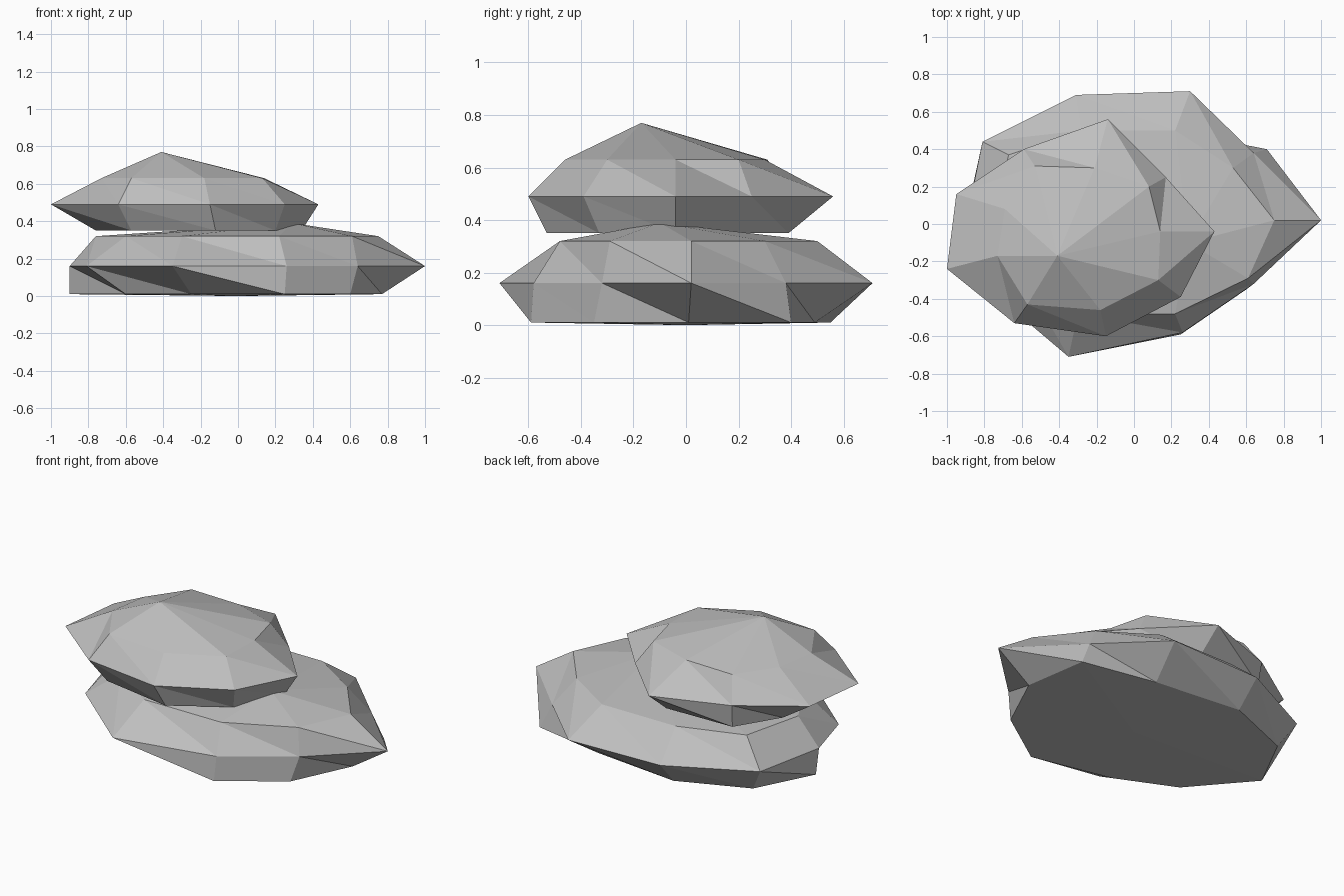
import bpy
import bmesh

# Remove only the default object
default_cube = bpy.data.objects.get("Cube")
if default_cube:
    bpy.data.objects.remove(default_cube, do_unlink=True)


def make_material(name, color):
    material = bpy.data.materials.new(name)
    material.use_nodes = True
    material.diffuse_color = color
    shader = next(n for n in material.node_tree.nodes if n.type == 'BSDF_PRINCIPLED')
    shader.inputs["Base Color"].default_value = color
    shader.inputs["Roughness"].default_value = 0.9
    return material


def add_ring(bm, outline, height):
    """Place one closed outline at a height."""
    return [bm.verts.new((x, y, height)) for x, y in outline]


def bridge(bm, below, above):
    """Join two rings with triangles whose diagonals all lean the same way."""
    count = len(below)
    for i in range(count):
        j = (i + 1) % count
        bm.faces.new((below[i], below[j], above[j]))
        bm.faces.new((below[i], above[j], above[i]))


def cap(bm, ring, center):
    """Close a ring with a fan of facets around a center point."""
    tip = bm.verts.new(center)
    count = len(ring)
    for i in range(count):
        bm.faces.new((ring[i], ring[(i + 1) % count], tip))


def make_rock(name, base, rim, shoulder, heights, base_center, peak, material):
    """Faceted boulder: flat base, wide rim, sloping shoulder and a peak."""
    bm = bmesh.new()
    rings = [add_ring(bm, outline, z) for outline, z in zip((base, rim, shoulder), heights)]
    bridge(bm, rings[0], rings[1])
    bridge(bm, rings[1], rings[2])
    cap(bm, rings[2], peak)
    cap(bm, rings[0], base_center)
    bmesh.ops.recalc_face_normals(bm, faces=bm.faces)
    mesh = bpy.data.meshes.new(name)
    bm.to_mesh(mesh)
    bm.free()
    mesh.materials.append(material)
    rock = bpy.data.objects.new(name, mesh)
    bpy.context.collection.objects.link(rock)
    return rock


stone_gray = make_material("stone gray", (0.52, 0.52, 0.52, 1))

# Wide boulder resting on the ground
make_rock(
    "lower_rock",
    base=[(.77, .01), (.6, -.35), (.25, -.59), (-.25, -.48), (-.6, -.32),
          (-.9, .03), (-.72, .38), (-.3, .55), (.25, .49), (.71, .4)],
    rim=[(1, .02), (.64, -.32), (.26, -.58), (-.35, -.71), (-.81, -.32),
         (-.9, .0), (-.81, .44), (-.31, .69), (.3, .71), (.64, .38)],
    shoulder=[(.75, .02), (.61, -.29), (.22, -.48), (-.3, -.48), (-.6, -.28),
              (-.76, .0), (-.67, .37), (-.28, .5), (.22, .5), (.53, .3)],
    heights=(.01, .16, .32),
    base_center=(0, 0, 0),
    peak=(.29, -.1, .39),
    material=stone_gray,
)

# Smaller boulder balanced off-center on top
make_rock(
    "upper_rock",
    base=[(.34, -.04), (.2, -.33), (-.12, -.53), (-.57, -.45), (-.76, -.2),
          (-.74, .12), (-.58, .38), (-.14, .39), (.12, .2)],
    rim=[(.43, -.04), (.25, -.39), (-.15, -.6), (-.64, -.53), (-1, -.24),
         (-.95, .16), (-.59, .4), (-.14, .56), (.17, .25)],
    shoulder=[(.14, -.04), (.13, -.3), (-.18, -.46), (-.57, -.43), (-.73, -.17),
              (-.69, .08), (-.53, .31), (-.21, .3), (.08, .2)],
    heights=(.35, .49, .63),
    base_center=(-.3, 0, .35),
    peak=(-.41, -.17, .77),
    material=stone_gray,
)
